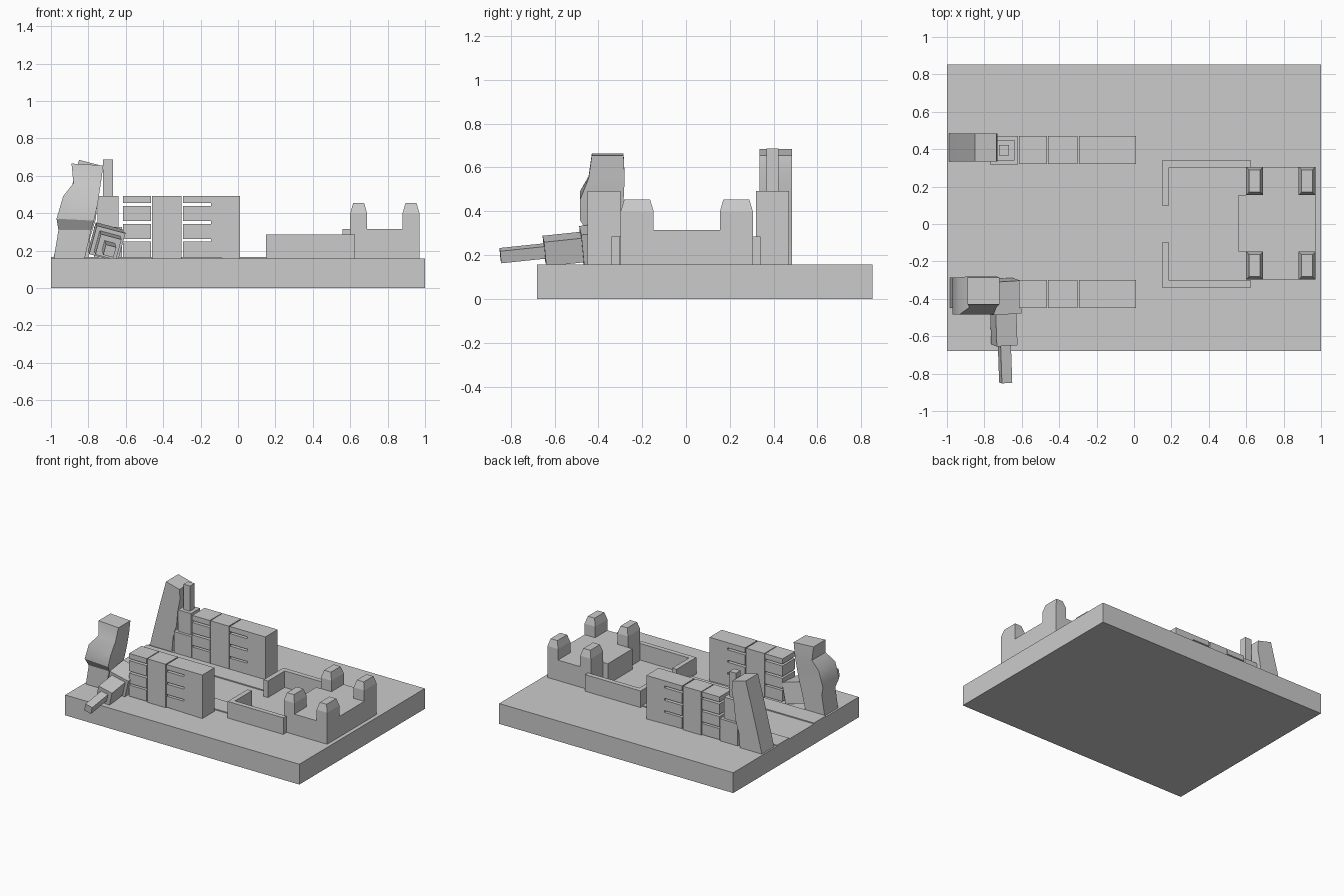
import bpy, bmesh
from math import radians
from mathutils import Matrix, Vector

if "Cube" in bpy.data.objects:
    bpy.data.objects.remove(bpy.data.objects["Cube"])


def finish(name, bm, smooth=False):
    bmesh.ops.recalc_face_normals(bm, faces=bm.faces)
    me = bpy.data.meshes.new(name)
    bm.to_mesh(me)
    bm.free()
    ob = bpy.data.objects.new(name, me)
    bpy.context.collection.objects.link(ob)
    if smooth:
        bpy.ops.object.select_all(action='DESELECT')
        ob.select_set(True)
        bpy.context.view_layer.objects.active = ob
        bpy.ops.object.shade_smooth_by_angle(angle=radians(30))
    return ob


def loft(name, rings, smooth=False):
    bm = bmesh.new()
    rows = [[bm.verts.new(p) for p in r] for r in rings]
    n = len(rows[0])
    for a, b in zip(rows, rows[1:]):
        for i in range(n):
            j = (i + 1) % n
            bm.faces.new((a[i], a[j], b[j], b[i]))
    bm.faces.new(rows[0])
    bm.faces.new(rows[-1])
    return finish(name, bm, smooth)


def rect(x0, x1, y0, y1, z):
    return [(x0, y0, z), (x1, y0, z), (x1, y1, z), (x0, y1, z)]


def box(name, x0, x1, y0, y1, z0, z1):
    return loft(name, [rect(x0, x1, y0, y1, z0), rect(x0, x1, y0, y1, z1)])


G = 0.157  # ground level

# Base slab and raised strips
box("base", -1, 1, -0.68, 0.852, 0, G)
for side, y0 in (("front", -0.28), ("back", 0.17)):
    box(side + "_strip", -1, 0.15, y0, y0 + 0.147, G - 0.01, 0.165)

# Slotted side walls
slabs = [(0.163, 0.249), (0.262, 0.342), (0.357, 0.438), (0.453, 0.493)]
for side, y0, y1 in (("front", -0.45, -0.30), ("back", 0.32, 0.47)):
    for i, (a, b) in enumerate(slabs):
        box(f"{side}_slab_{i}", -0.615, -0.465, y0, y1, a, b)
    box(side + "_pier", -0.459, -0.303, y0, y1, G, 0.493)
    prof = []
    for a, b in slabs:
        prof += [(-0.145, a), (-0.295, a), (-0.295, b), (-0.145, b)]
    prof = [(0.01, G), (-0.145, G)] + prof[1:-1] + [(-0.295, 0.493), (0.01, 0.493)]
    prof = prof[:1] + prof[2:-2] + prof[-2:]
    loft(side + "_comb_wall", [[(x, y, z) for x, z in prof] for y in (y0, y1)])

# Courtyard walls with gateway
for side, s in (("front", -1), ("back", 1)):
    pts = [(0.15, 0.098), (0.187, 0.098), (0.187, 0.303), (0.625, 0.303),
           (0.625, 0.34), (0.15, 0.34)]
    loft(side + "_court_wall", [[(x, s * y, z) for x, y in pts] for z in (G, 0.285)])

# Keep with a projecting centre and four chamfered turrets
keep = [(0.6, -0.298), (0.97, -0.298), (0.97, 0.305), (0.6, 0.305),
        (0.6, 0.155), (0.56, 0.155), (0.56, -0.148), (0.6, -0.148)]
loft("keep", [[(x, y, z) for x, y in keep] for z in (G, 0.315)])
for i, x in enumerate((0.6, 0.88)):
    for j, y in enumerate((-0.298, 0.155)):
        X, Y, c = x + 0.09, y + 0.15, 0.016
        loft(f"turret_{i}{j}", [rect(x, X, y, Y, 0.315), rect(x, X, y, Y, 0.40),
                                rect(x + c, X - c, y + c, Y - c, 0.455)])


# Telescoping towers: one standing, one fallen
def tower(name, m):
    for part, w, a, b in (("lower", 0.152, 0, 0.17), ("middle", 0.11, 0.17, 0.335),
                          ("tip", 0.055, 0.335, 0.53)):
        h = w / 2
        ob = box(f"{name}_{part}", -h, h, -h, h, a, b)
        ob.data.transform(m)


tower("standing_tower", Matrix.Translation((-0.695, 0.395, G)))
fallen = (Matrix.Translation((-0.705, -0.30, 0.255)) @ Matrix.Rotation(radians(2), 4, 'Z')
          @ Matrix.Rotation(radians(96), 4, 'X') @ Matrix.Rotation(radians(-15), 4, 'Z')
          @ Matrix.Scale(1.04, 4))
tower("fallen_tower", fallen)


# Leaning rock slabs, each row: left x, right x, front y, back y, left z, right z
def rock(name, rows):
    rings = []
    for xl, xr, y0, y1, zl, zr in rows:
        rings.append([(xl, y0, zl), (xr, y0, zr), (xr, y1, zr), (xl, y1, zl)])
    loft(name, rings, True)


rock("back_rock", [
    (-0.988, -0.80, 0.335, 0.485, G, G),
    (-0.957, -0.79, 0.335, 0.485, 0.28, 0.27),
    (-0.926, -0.76, 0.335, 0.485, 0.40, 0.37),
    (-0.895, -0.75, 0.335, 0.485, 0.52, 0.48),
    (-0.870, -0.73, 0.335, 0.485, 0.61, 0.58),
    (-0.850, -0.735, 0.335, 0.485, 0.685, 0.655)])
rock("front_rock", [
    (-0.985, -0.82, -0.45, -0.285, G, G),
    (-0.96, -0.785, -0.45, -0.285, 0.31, 0.31),
    (-0.97, -0.77, -0.485, -0.285, 0.37, 0.36),
    (-0.935, -0.75, -0.485, -0.285, 0.49, 0.45),
    (-0.88, -0.735, -0.445, -0.28, 0.56, 0.55),
    (-0.89, -0.72, -0.43, -0.285, 0.665, 0.655)])
